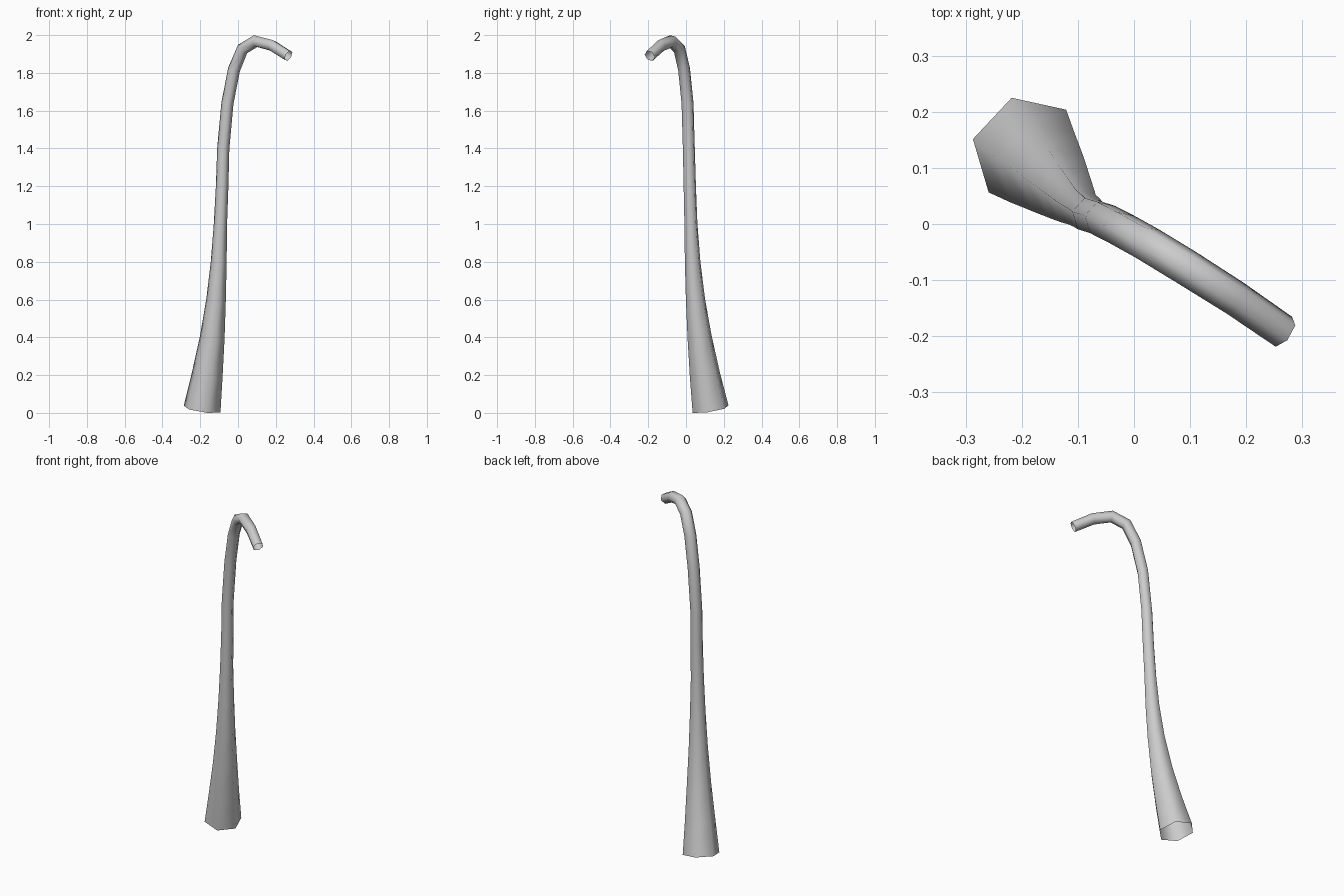
import bpy, bmesh, math
from mathutils import Vector

if "Cube" in bpy.data.objects:
    bpy.data.objects.remove(bpy.data.objects["Cube"])

# Centre line of the stalk with ring radius: x, y, z, r
PATH = [
    (-0.19, 0.13, 0.02, 0.101), (-0.163, 0.10, 0.2, 0.084),
    (-0.136, 0.072, 0.4, 0.067), (-0.116, 0.05, 0.6, 0.053),
    (-0.102, 0.035, 0.8, 0.043), (-0.093, 0.026, 1.0, 0.036),
    (-0.084, 0.020, 1.2, 0.034), (-0.078, 0.015, 1.4, 0.033),
    (-0.056, 0.008, 1.64, 0.033), (-0.021, -0.010, 1.818, 0.033),
    (0.024, -0.035, 1.926, 0.033), (0.093, -0.077, 1.968, 0.033),
    (0.18, -0.132, 1.945, 0.032), (0.267, -0.192, 1.89, 0.031),
]
SIDES = 6
PHASE = math.radians(47)

points = [Vector(p[:3]) for p in PATH]
bm = bmesh.new()
rings = []
side = Vector((math.cos(PHASE), math.sin(PHASE), 0))
last = Vector((0, 0, 1))

# Six-sided rings carried along the path without twisting
for i, p in enumerate(points):
    before = points[max(i - 1, 0)]
    after = points[min(i + 1, len(points) - 1)]
    a = (p - before).normalized() if i else Vector()
    b = (after - p).normalized() if after != p else Vector()
    tangent = (a + b).normalized()
    side = last.rotation_difference(tangent) @ side
    last = tangent
    other = tangent.cross(side)
    ring = []
    for k in range(SIDES):
        t = math.tau * k / SIDES
        ring.append(bm.verts.new(p + PATH[i][3] * (side * math.cos(t) + other * math.sin(t))))
    rings.append(ring)

# Tube walls, open at both ends
for lo, hi in zip(rings, rings[1:]):
    for k in range(SIDES):
        n = (k + 1) % SIDES
        bm.faces.new((lo[k], lo[n], hi[n], hi[k])).smooth = True

mesh = bpy.data.meshes.new("curved_stalk")
bm.to_mesh(mesh)
bm.free()
stalk = bpy.data.objects.new("curved_stalk", mesh)
bpy.context.collection.objects.link(stalk)
